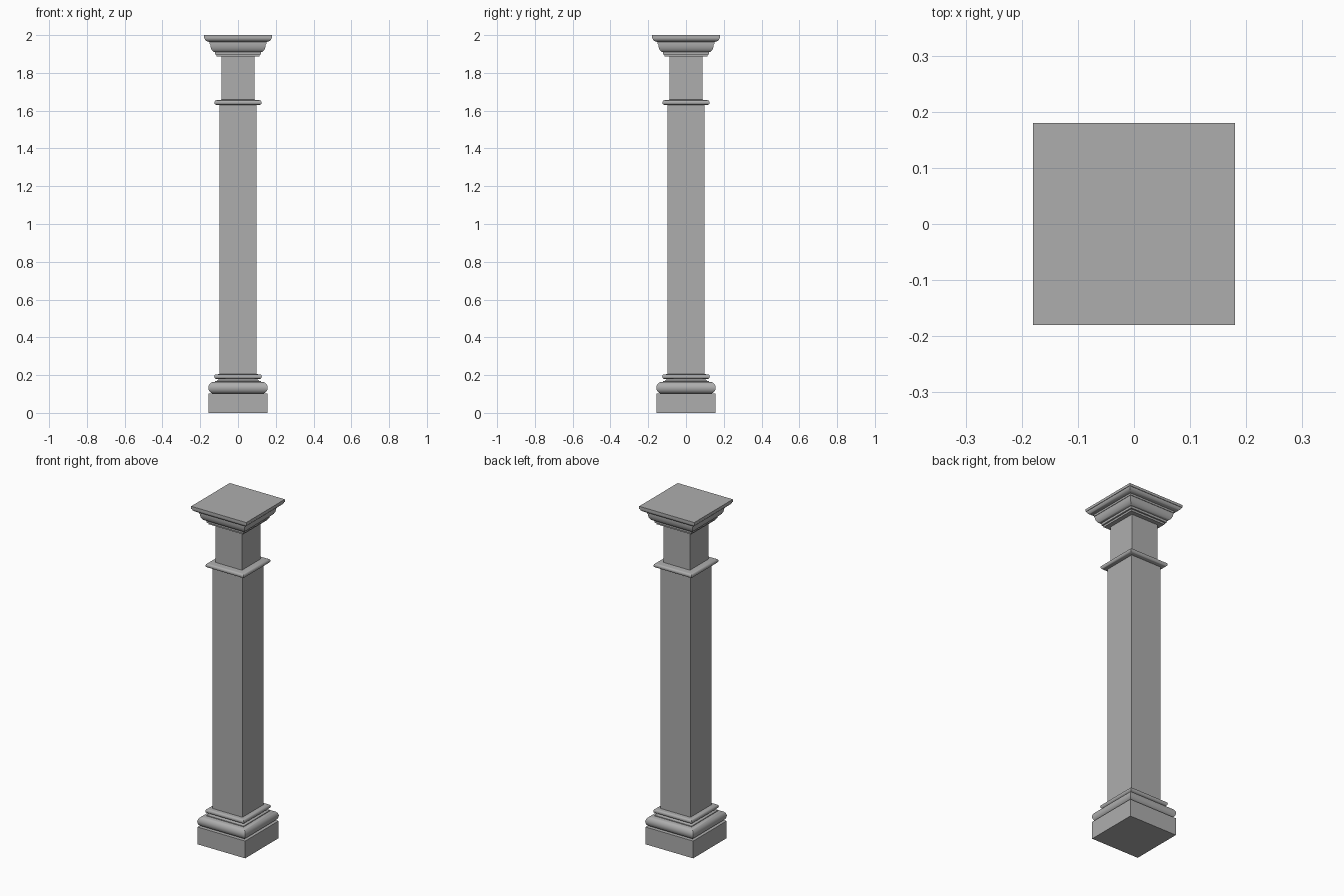
import bpy, bmesh, math

if "Cube" in bpy.data.objects:
    bpy.data.objects.remove(bpy.data.objects["Cube"])

stone = bpy.data.materials.new("grey stone")
stone.diffuse_color = (0.42, 0.42, 0.42, 1)
stone.use_nodes = True
stone.node_tree.nodes["Principled BSDF"].inputs["Base Color"].default_value = stone.diffuse_color


def square_loft(name, profile):
    """Sweep a (half width, z) profile round a square with mitred corners."""
    bm = bmesh.new()
    rings = [[bm.verts.new((sx * r, sy * r, z))
              for sx, sy in ((-1, -1), (1, -1), (1, 1), (-1, 1))]
             for r, z in profile]
    for a, b in zip(rings, rings[1:]):
        for i in range(4):
            j = (i + 1) % 4
            bm.faces.new((a[i], a[j], b[j], b[i]))
    bm.faces.new(rings[0][::-1])
    bm.faces.new(rings[-1])
    mesh = bpy.data.meshes.new(name)
    bm.to_mesh(mesh)
    bm.free()
    mesh.materials.append(stone)
    ob = bpy.data.objects.new(name, mesh)
    bpy.context.collection.objects.link(ob)
    bpy.ops.object.select_all(action='DESELECT')
    ob.select_set(True)
    bpy.context.view_layer.objects.active = ob
    bpy.ops.object.shade_smooth_by_angle(angle=math.radians(32))
    return ob


def arc(r, z, dr, dz, a0, a1, n=10):
    """Elliptical profile arc about (r, z), angles in degrees."""
    angles = [math.radians(a0 + (a1 - a0) * i / n) for i in range(n + 1)]
    return [(r + dr * math.cos(a), z + dz * math.sin(a)) for a in angles]


# Base: plinth, fat torus, hollow and thin ring
square_loft("plinth", [(0.156, 0), (0.156, 0.102)])
square_loft("base_torus", arc(0.127, 0.133, 0.03, 0.031, -90, 90, 14))
square_loft("base_hollow", [(0.122, 0.162), (0.122, 0.168)]
            + arc(0.122, 0.184, 0.02, 0.016, 270, 180, 6))
square_loft("base_ring", [(0.102, 0.18), (0.115, 0.18)]
            + arc(0.115, 0.192, 0.011, 0.012, -90, 90, 10) + [(0.098, 0.205)])

# Shaft and collar ring
square_loft("shaft", [(0.098, 0.2), (0.098, 1.635)])
square_loft("collar_ring", [(0.098, 1.63), (0.112, 1.63)]
            + arc(0.114, 1.643, 0.011, 0.012, -90, 90, 10) + [(0.087, 1.658)])
square_loft("neck", [(0.087, 1.65), (0.087, 1.89)])

# Capital: stepped fillets, ovolo, cove and top slab
square_loft("capital", [(0.087, 1.886), (0.113, 1.886), (0.113, 1.897),
                        (0.122, 1.897), (0.122, 1.908)]
            + arc(0.122, 1.953, 0.025, 0.043, -90, 0, 10)
            + [(0.15, 1.953), (0.15, 1.962)]
            + arc(0.15, 1.985, 0.027, 0.021, -90, 0, 8)
            + [(0.18, 1.985), (0.18, 2.0)])
